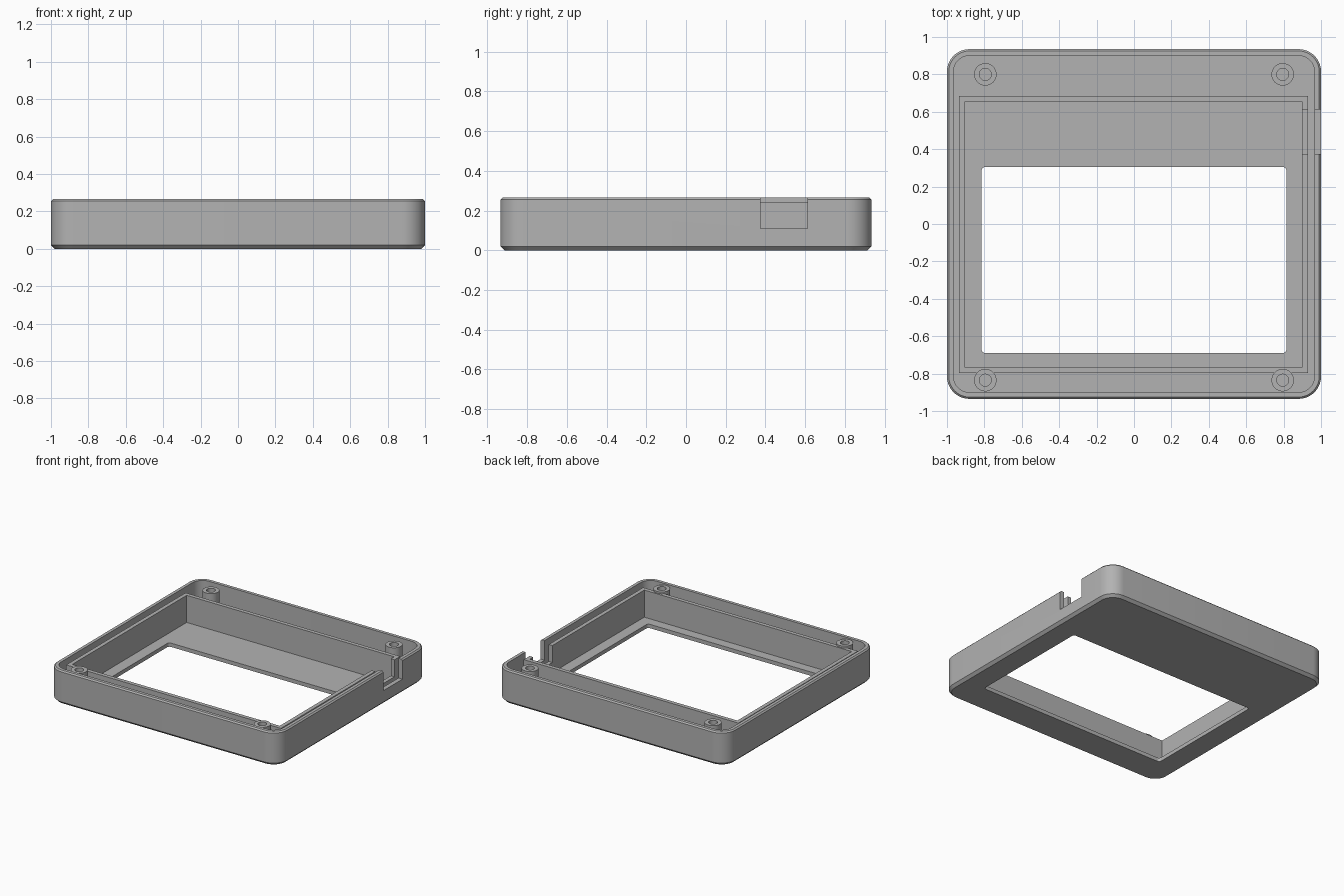
import bpy
import bmesh
from math import cos, sin, pi

if "Cube" in bpy.data.objects:
    bpy.data.objects.remove(bpy.data.objects["Cube"], do_unlink=True)

GREY = bpy.data.materials.new("mid grey plastic")
GREY.use_nodes = True
GREY.diffuse_color = (0.45, 0.45, 0.45, 1)
GREY.node_tree.nodes["Principled BSDF"].inputs["Base Color"].default_value = GREY.diffuse_color

HALF_X, HALF_Y, HEIGHT, FLOOR = 1.0, 0.935, 0.265, 0.03


def ring(x0, x1, y0, y1, z, r, steps):
    """Rounded rectangle as a loop of points at height z."""
    corners = [(x1 - r, y1 - r), (x0 + r, y1 - r), (x0 + r, y0 + r), (x1 - r, y0 + r)]
    points = []
    for quarter, (cx, cy) in enumerate(corners):
        for i in range(steps + 1):
            a = (quarter + (i / steps if steps else 0)) * pi / 2
            points.append((cx + r * cos(a), cy + r * sin(a), z))
    return points


def circle(x, y, r, z, steps=32):
    return [(x + r * cos(2 * pi * i / steps), y + r * sin(2 * pi * i / steps), z)
            for i in range(steps)]


def loft(name, rings, closed=True):
    """Skin consecutive rings; join the ends up, or cap them."""
    bm = bmesh.new()
    loops = [[bm.verts.new(p) for p in points] for points in rings]
    pairs = list(zip(loops, loops[1:]))
    if closed:
        pairs.append((loops[-1], loops[0]))
    for a, b in pairs:
        for i in range(len(a)):
            j = (i + 1) % len(a)
            bm.faces.new((a[i], a[j], b[j], b[i]))
    if not closed:
        bm.faces.new(loops[0])
        bm.faces.new(loops[-1])
    bmesh.ops.recalc_face_normals(bm, faces=bm.faces)
    mesh = bpy.data.meshes.new(name)
    bm.to_mesh(mesh)
    bm.free()
    mesh.materials.append(GREY)
    obj = bpy.data.objects.new(name, mesh)
    bpy.context.collection.objects.link(obj)
    return obj


def select_only(obj):
    bpy.ops.object.select_all(action="DESELECT")
    obj.select_set(True)
    bpy.context.view_layer.objects.active = obj


def cut(obj, cutter):
    select_only(obj)
    mod = obj.modifiers.new("port cut", "BOOLEAN")
    mod.operation = "DIFFERENCE"
    mod.solver = "EXACT"
    mod.object = cutter
    bpy.ops.object.modifier_apply(modifier=mod.name)


def smooth(obj):
    select_only(obj)
    bpy.ops.object.shade_smooth_by_angle(angle=pi / 9)


def shell_ring(inset, z):
    return ring(-HALF_X + inset, HALF_X - inset, -HALF_Y + inset, HALF_Y - inset,
                z, 0.12 - inset, 10)


def window_ring(z):
    return ring(-0.815, 0.815, -0.69, 0.305, z, 0.02, 10)


# Open tray with chamfered edges and a display window in its floor
case_shell = loft("case_shell", [
    window_ring(0), shell_ring(0.02, 0), shell_ring(0, 0.02),
    shell_ring(0, HEIGHT - 0.01), shell_ring(0.01, HEIGHT),
    shell_ring(0.035, HEIGHT), shell_ring(0.035, FLOOR), window_ring(FLOOR)])


# Thin upright frame around the window
def frame_ring(inset, z):
    return ring(-0.935 + inset, 0.93 - inset, -0.797 + inset, 0.685 - inset, z, 0, 0)


inner_frame = loft("inner_frame", [
    frame_ring(0, FLOOR - 0.01), frame_ring(0, 0.243),
    frame_ring(0.031, 0.243), frame_ring(0.031, FLOOR - 0.01)])

# Port notch through both walls on the left side
notch = loft("port_cutter", [ring(0.85, 1.1, 0.375, 0.612, z, 0, 0) for z in (0.11, 0.4)],
             closed=False)
for wall in (case_shell, inner_frame):
    cut(wall, notch)
    smooth(wall)
bpy.data.objects.remove(notch, do_unlink=True)

# Four screw posts with blind holes
for row, y in (("back", 0.8), ("front", -0.835)):
    for side, x in (("left", 0.795), ("right", -0.795)):
        smooth(loft(f"screw_post_{row}_{side}", [
            circle(x, y, 0.06, FLOOR - 0.01), circle(x, y, 0.06, 0.257),
            circle(x, y, 0.032, 0.257), circle(x, y, 0.032, 0.06)], closed=False))
